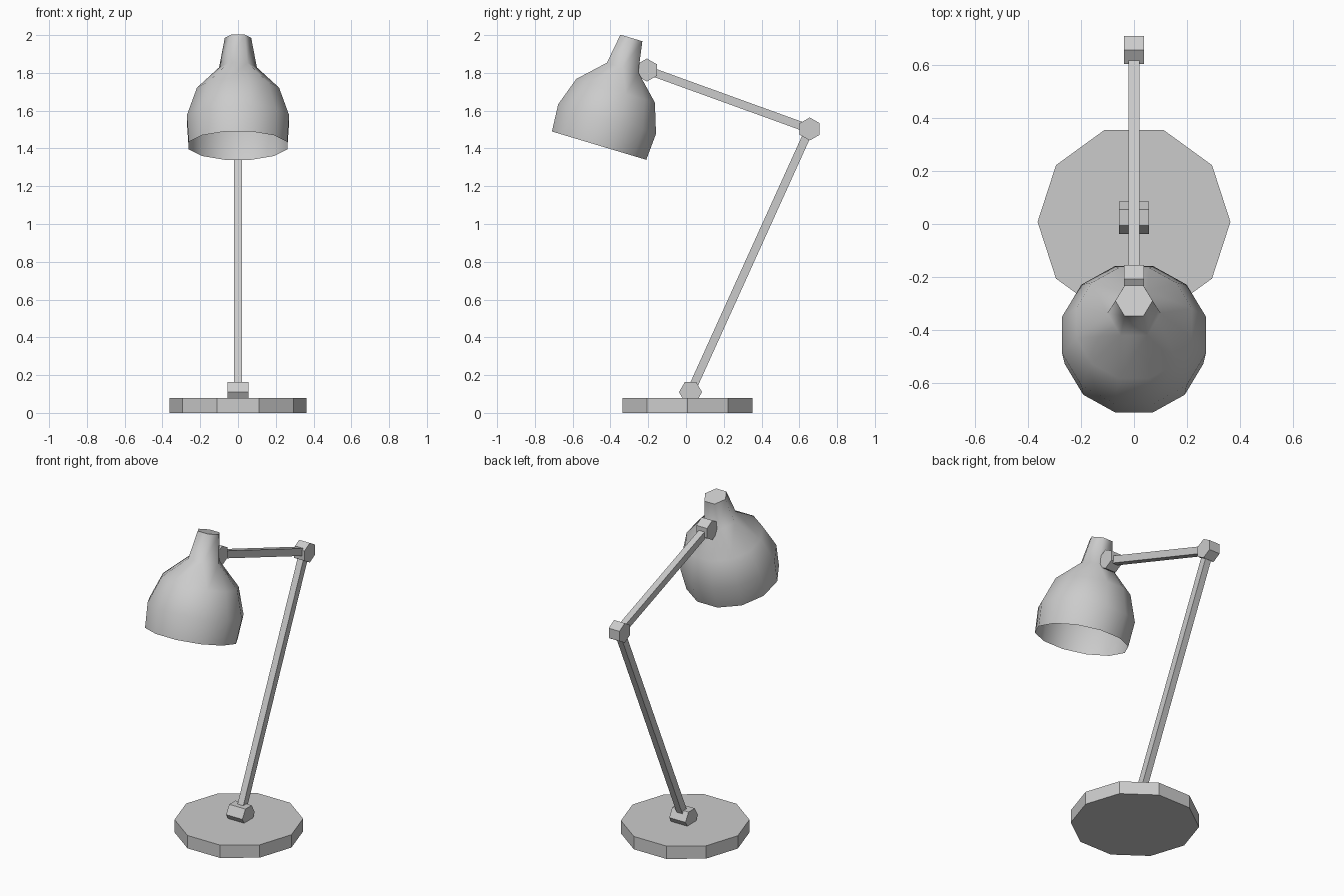
import bpy, bmesh
from math import sin, cos, pi, radians, atan2
from mathutils import Vector, Matrix

if "Cube" in bpy.data.objects:
    bpy.data.objects.remove(bpy.data.objects["Cube"])


def add_mesh(name, bm):
    bmesh.ops.recalc_face_normals(bm, faces=bm.faces)
    me = bpy.data.meshes.new(name)
    bm.to_mesh(me)
    bm.free()
    ob = bpy.data.objects.new(name, me)
    bpy.context.collection.objects.link(ob)
    return ob


def prism(name, sides, r, depth, matrix):
    bm = bmesh.new()
    ring = [bm.verts.new((r * cos(2 * pi * i / sides), r * sin(2 * pi * i / sides), -depth / 2))
            for i in range(sides)]
    face = bm.faces.new(ring)
    ext = bmesh.ops.extrude_face_region(bm, geom=[face], use_keep_orig=True)
    for v in ext["geom"]:
        if isinstance(v, bmesh.types.BMVert):
            v.co.z += depth
    bm.transform(matrix)
    return add_mesh(name, bm)


def joint(name, y, z, r, half_width, turn):
    # hexagonal pivot lying along x
    m = (Matrix.Translation((0, y, z)) @ Matrix.Rotation(radians(turn), 4, 'X')
         @ Matrix.Rotation(pi / 2, 4, 'Y'))
    return prism(name, 6, r, 2 * half_width, m)


def arm(name, a, b):
    # square bar between two (y, z) points
    a, b = Vector((0, *a)), Vector((0, *b))
    d = b - a
    bm = bmesh.new()
    bmesh.ops.create_cube(bm, size=1)
    m = (Matrix.Translation((a + b) / 2) @ Matrix.Rotation(atan2(-d.y, d.z), 4, 'X')
         @ Matrix.Diagonal((0.04, 0.044, d.length, 1)))
    bm.transform(m)
    return add_mesh(name, bm)


# base disc
prism("base", 10, 0.363, 0.08, Matrix.Translation((0, 0.008, 0.04)))

# pivots and arms
P0, P1, P2 = (0.024, 0.11), (0.655, 1.503), (-0.207, 1.815)
joint("base_joint", *P0, 0.061, 0.056, 90)
joint("elbow_joint", *P1, 0.061, 0.037, 0)
joint("head_joint", *P2, 0.061, 0.037, 0)
arm("lower_arm", P0, P1)
arm("upper_arm", P1, P2)

# lamp shade: 12-sided bell flowing into a 6-sided neck, open below
bm = bmesh.new()
rings = []
for n, r, h, off in [(12, 0.27, 0, 15), (12, 0.28, 0.147, 15), (12, 0.225, 0.303, 15),
                     (6, 0.1, 0.432, 0), (6, 0.07, 0.595, 0)]:
    rings.append([bm.verts.new((r * cos(2 * pi * i / n + radians(off)),
                                r * sin(2 * pi * i / n + radians(off)), h)) for i in range(n)])
for a, b in zip(rings, rings[1:]):
    n = len(a)
    if n == len(b):
        for i in range(n):
            j = (i + 1) % n
            bm.faces.new((a[i], a[j], b[j], b[i]))
    else:
        for i in range(6):
            bm.faces.new((a[2 * i], a[2 * i + 1], b[(i + 1) % 6], b[i]))
            bm.faces.new((a[2 * i - 1], a[2 * i], b[i]))
bm.faces.new(rings[-1])
bm.transform(Matrix.Translation((0, -0.46, 1.415)) @ Matrix.Rotation(radians(-16.7), 4, 'X'))
shade = add_mesh("lamp_shade", bm)
bpy.ops.object.select_all(action='DESELECT')
shade.select_set(True)
bpy.context.view_layer.objects.active = shade
bpy.ops.object.shade_smooth_by_angle(angle=radians(65))
